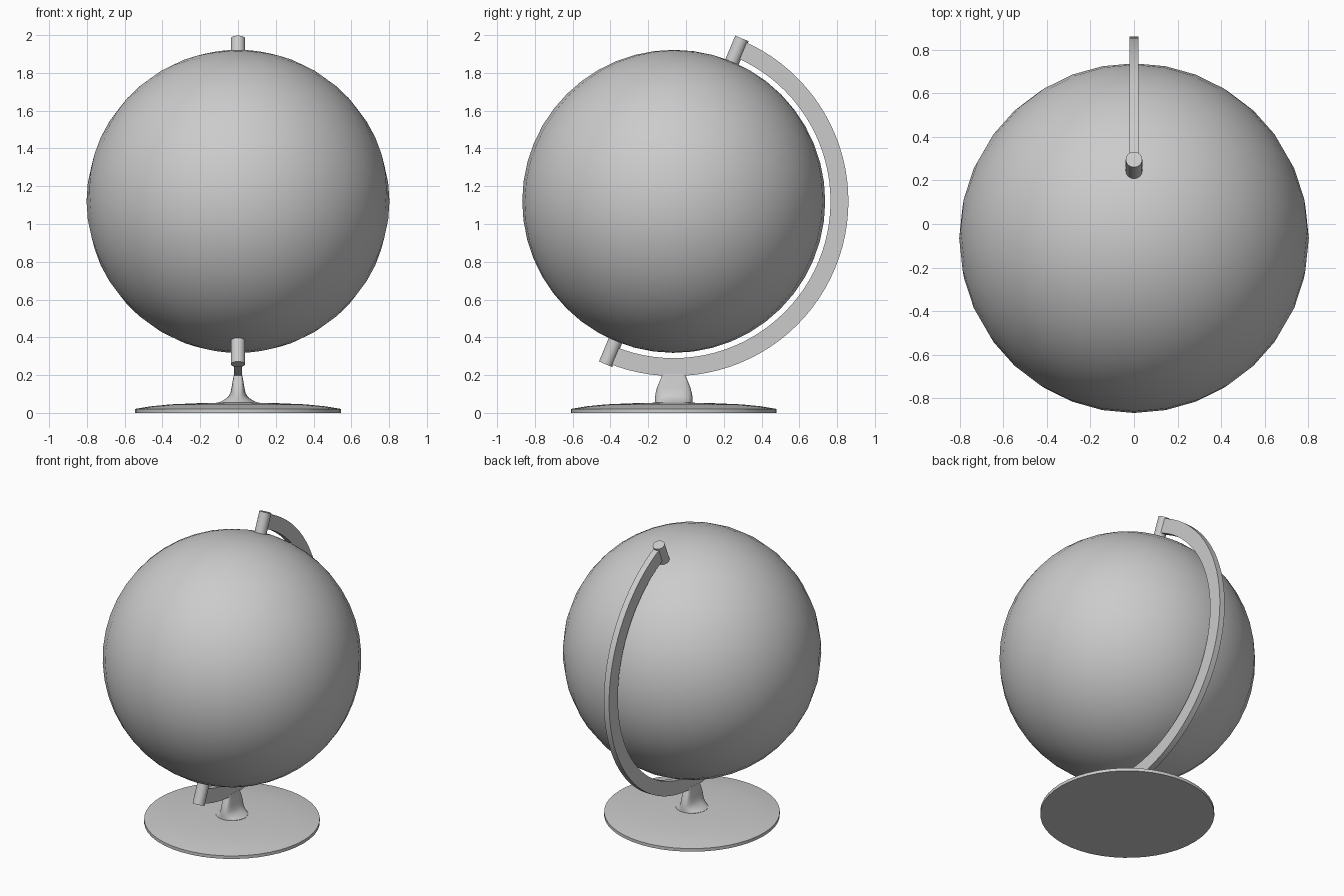
import bpy, bmesh
from math import sin, cos, pi, radians, copysign
from mathutils import Matrix, Vector

if "Cube" in bpy.data.objects:
    bpy.data.objects.remove(bpy.data.objects["Cube"])

C = Vector((0, -0.065, 1.12))          # globe centre
TILT = Matrix.Rotation(radians(-22.7), 4, 'X')


def finish(name, bm, angle=35):
    bmesh.ops.recalc_face_normals(bm, faces=bm.faces)
    me = bpy.data.meshes.new(name)
    bm.to_mesh(me)
    bm.free()
    ob = bpy.data.objects.new(name, me)
    bpy.context.collection.objects.link(ob)
    bpy.ops.object.select_all(action='DESELECT')
    bpy.context.view_layer.objects.active = ob
    ob.select_set(True)
    bpy.ops.object.shade_smooth_by_angle(angle=radians(angle))
    return ob


def loft(bm, rings, closed=False):
    """Skin a list of vertex rings; cap the ends unless closed."""
    vs = [[bm.verts.new(p) for p in r] for r in rings]
    n = len(vs[0])
    for a, b in zip(vs, vs[1:]):
        for i in range(n):
            bm.faces.new((a[i], a[(i + 1) % n], b[(i + 1) % n], b[i]))
    bm.faces.new(vs[0][::-1])
    bm.faces.new(vs[-1])


def oval(rx, ry, z, power=1.0, n=32):
    """Oval ring; power below 1 squares the corners."""
    def s(v):
        return copysign(abs(v) ** power, v) if abs(v) > 1e-9 else 0
    return [(rx * s(cos(2 * pi * i / n)), C.y + ry * s(sin(2 * pi * i / n)), z)
            for i in range(n)]


# tilted globe ball
bm = bmesh.new()
bmesh.ops.create_uvsphere(bm, u_segments=32, v_segments=24, radius=0.802,
                          matrix=Matrix.Translation(C) @ TILT)
finish("globe_ball", bm)

# axis pins at both poles
for name, side in (("top_pin", 1), ("bottom_pin", -1)):
    bm = bmesh.new()
    bmesh.ops.create_cone(bm, cap_ends=True, segments=24, radius1=0.038,
                          radius2=0.038, depth=0.15,
                          matrix=Matrix.Translation(C) @ TILT
                          @ Matrix.Translation((0, 0, side * 0.86)))
    finish(name, bm)

# half-ring arm behind the globe
bm = bmesh.new()
rings = []
for i in range(49):
    a = radians(67.3 - 180 * i / 48)
    d = Vector((0, cos(a), sin(a)))
    rings.append([C + d * r + Vector((x, 0, 0))
                  for r, x in ((0.83, -0.02), (0.925, -0.02), (0.925, 0.02), (0.83, 0.02))])
loft(bm, rings)
finish("meridian_arm", bm)

# stem flaring from a flat neck to a round foot
bm = bmesh.new()
loft(bm, [oval(*s) for s in (
    (0.10, 0.10, 0.045, 1.0), (0.10, 0.10, 0.056, 1.0), (0.075, 0.10, 0.068, 0.95),
    (0.052, 0.099, 0.085, 0.85), (0.04, 0.096, 0.105, 0.7), (0.034, 0.088, 0.135, 0.55),
    (0.028, 0.074, 0.17, 0.4), (0.022, 0.061, 0.20, 0.3), (0.021, 0.06, 0.208, 0.3))])
finish("stem", bm)

# shallow domed base
bm = bmesh.new()
loft(bm, [oval(r, r, z, 1.0, 48) for r, z in (
    (0.545, 0.0), (0.545, 0.021), (0.46, 0.035), (0.36, 0.045), (0.22, 0.051), (0.10, 0.054))])
finish("base", bm)
